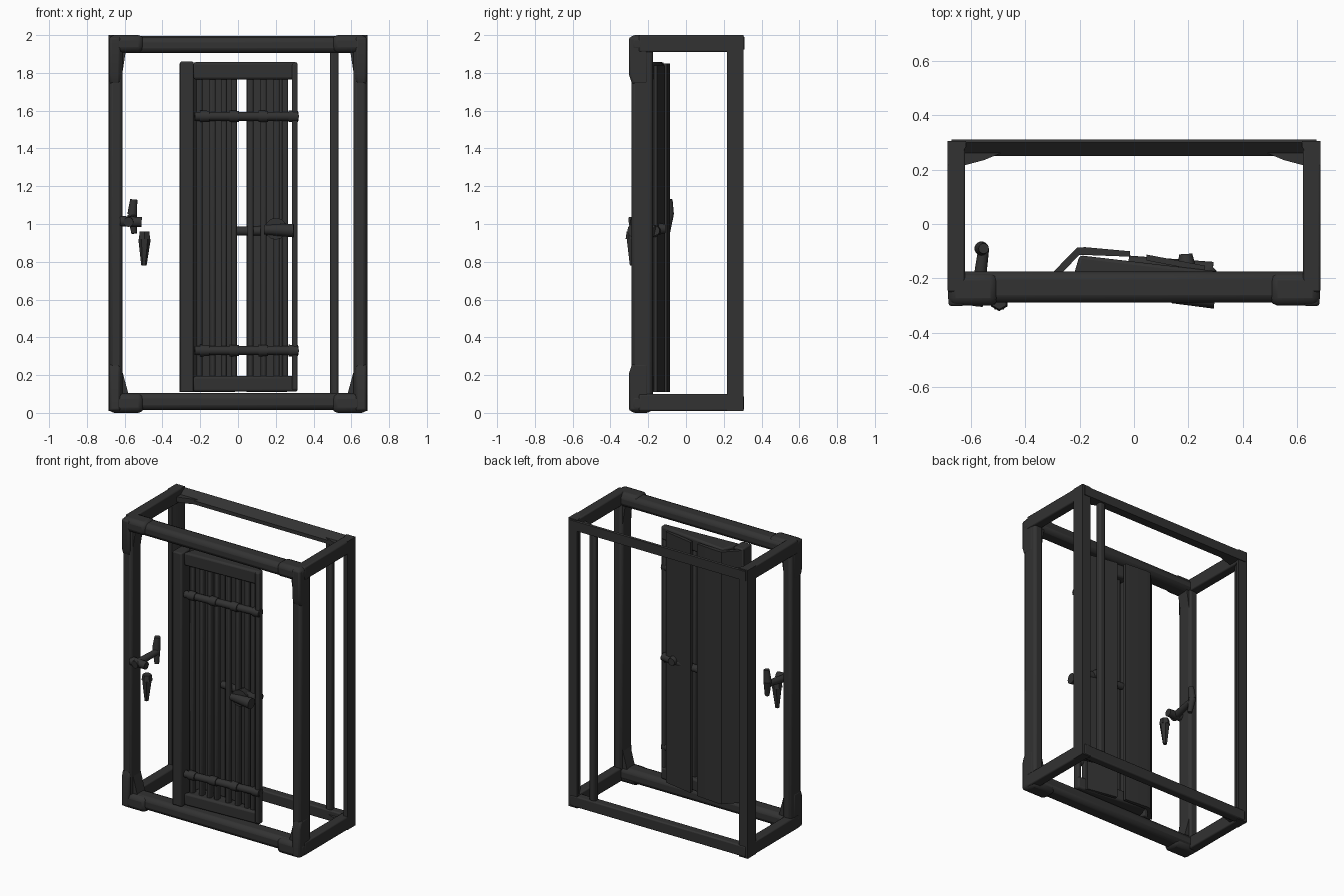
import bpy, bmesh, math
from mathutils import Vector

cube = bpy.data.objects.get("Cube")
if cube:
    bpy.data.objects.remove(cube, do_unlink=True)

iron = bpy.data.materials.new("dark iron")
iron.use_nodes = True
COLOUR = (0.032, 0.032, 0.032, 1)
iron.diffuse_color = COLOUR
bsdf = iron.node_tree.nodes["Principled BSDF"]
bsdf.inputs["Base Color"].default_value = COLOUR
bsdf.inputs["Roughness"].default_value = 0.7


def finish(name, bm, bevel=0.0):
    """Turn a bmesh into a shaded, optionally bevelled object."""
    bmesh.ops.recalc_face_normals(bm, faces=bm.faces)
    mesh = bpy.data.meshes.new(name)
    bm.to_mesh(mesh)
    bm.free()
    mesh.materials.append(iron)
    obj = bpy.data.objects.new(name, mesh)
    bpy.context.collection.objects.link(obj)
    if bevel:
        mod = obj.modifiers.new("soft edges", 'BEVEL')
        mod.width, mod.segments = bevel, 2
    bpy.ops.object.select_all(action='DESELECT')
    obj.select_set(True)
    bpy.context.view_layer.objects.active = obj
    bpy.ops.object.shade_smooth_by_angle(angle=math.radians(40))
    return obj


def sweep(name, points, vec, bevel=0.0):
    """Extrude a flat outline along a vector."""
    bm = bmesh.new()
    face = bm.faces.new([bm.verts.new(p) for p in points])
    top = bmesh.ops.extrude_face_region(bm, geom=[face])["geom"]
    bmesh.ops.translate(bm, vec=vec,
                        verts=[v for v in top if isinstance(v, bmesh.types.BMVert)])
    return finish(name, bm, bevel)


def prism(name, outline, z0, z1, bevel=0.0):
    """Extrude a plan outline (x, y) upward."""
    return sweep(name, [(x, y, z0) for x, y in outline], (0, 0, z1 - z0), bevel)


def box(name, x, y, z, bevel=0.0):
    x0, x1 = sorted(x)
    return prism(name, [(x0, y[0]), (x1, y[0]), (x1, y[1]), (x0, y[1])], *z, bevel)


def rod(name, a, b, r0, r1, sides=12):
    """Tapered rod between two points."""
    a, b = Vector(a), Vector(b)
    bm = bmesh.new()
    bmesh.ops.create_cone(bm, cap_ends=True, segments=sides, radius1=r0, radius2=r1,
                          depth=(b - a).length)
    bm.transform((b - a).to_track_quat('Z', 'Y').to_matrix().to_4x4())
    bmesh.ops.translate(bm, vec=(a + b) / 2, verts=bm.verts)
    return finish(name, bm)


# Outer cage: front and back beams, the upper back one sloped inside
FRONT = (-0.288, -0.175)
box("front_bottom_beam", (-0.67, 0.67), FRONT, (0.015, 0.105), 0.028)
box("front_top_beam", (-0.67, 0.67), FRONT, (1.905, 1.99), 0.028)
box("back_bottom_beam", (-0.67, 0.67), (0.25, 0.308), (0.015, 0.09), 0.008)
sweep("back_top_beam", [(-0.67, 0.31, 1.925), (-0.67, 0.31, 1.99), (-0.67, 0.3, 1.995),
                        (-0.67, 0.25, 1.95), (-0.67, 0.25, 1.925)], (1.34, 0, 0))

# Outer cage: posts, side beams and corner fittings
for side, s in (("left", 1), ("right", -1)):
    box(f"{side}_front_post", (s * 0.612, s * 0.68), FRONT, (0.02, 1.98), 0.018)
    prism(f"{side}_back_post",
          [(s * 0.685, 0.217), (s * 0.685, 0.305), (s * 0.617, 0.305),
           (s * 0.617, 0.285), (s * 0.655, 0.217)], 0.01, 2.0)
    for level, z, up in (("bottom", (0.01, 0.1), 1), ("top", (1.91, 2.0), -1)):
        box(f"{side}_{level}_beam", (s * 0.62, s * 0.685), (-0.25, 0.305), z, 0.008)
        zf = (0.0, 0.102) if up > 0 else (1.908, 2.0)
        box(f"{side}_{level}_fitting", (s * 0.5, s * 0.684), (-0.3, -0.18), zf, 0.028)
        # collar tapers into the post
        zc = z[0] if up > 0 else z[1] - 0.01
        sweep(f"{side}_{level}_collar",
              [(s * 0.622, -0.2, zc), (s * 0.622, -0.302, zc),
               (s * 0.622, -0.302, zc + up * 0.2), (s * 0.622, -0.285, zc + up * 0.25),
               (s * 0.622, -0.2, zc + up * 0.25)], (s * 0.06, 0, 0), 0.012)
        leg = 0.035 if up > 0 else 0.02
        zi = z[1] if up > 0 else z[0]
        sweep(f"{side}_{level}_front_gusset",
              [(s * 0.615, -0.27, zi), (s * (0.615 - leg), -0.27, zi),
               (s * 0.615, -0.27, zi + up * 0.13)], (0, 0.085, 0))
        prism(f"{side}_{level}_back_gusset",
              [(s * 0.625, 0.26), (s * 0.49, 0.26), (s * 0.55, 0.235), (s * 0.625, 0.215)],
              z[0] + 0.015, z[1] - 0.04)

# Slim upright at the back
box("back_upright", (0.487, 0.533), (0.255, 0.298), (0.08, 1.94), 0.012)

# Door: folded back panel and second panel, with a slot between
prism("door_hinge_panel", [(-0.31, -0.19), (-0.21, -0.087), (-0.18, -0.085), (-0.015, -0.1),
                           (-0.015, -0.12), (-0.2, -0.113), (-0.285, -0.2)], 0.11, 1.85)
prism("door_latch_panel", [(0.045, -0.112), (0.26, -0.153), (0.26, -0.175),
                           (0.045, -0.134)], 0.11, 1.84)

# Door: frame
box("door_hinge_stile", (-0.307, -0.235), (-0.28, -0.18), (0.11, 1.86), 0.008)
box("door_latch_stile", (0.285, 0.316), (-0.225, -0.18), (0.12, 1.85), 0.008)
RAIL = [(-0.24, -0.25), (0.316, -0.22), (0.316, -0.175), (-0.2, -0.115)]
prism("door_top_rail", RAIL, 1.765, 1.857, 0.012)
prism("door_bottom_rail", RAIL, 0.112, 0.195, 0.012)

# Door: vertical slats
for i, x in enumerate((-0.205, -0.135, -0.075, -0.022, 0.065, 0.135, 0.205, 0.25)):
    y = -0.2 + 0.03 * (x + 0.2)
    box(f"door_slat_{i + 1}", (x - 0.016, x + 0.016), (y - 0.02, y + 0.02), (0.18, 1.78), 0.01)

# Door: cross straps with raised knuckles
for level, z in (("lower", 0.33), ("upper", 1.57)):
    a, b = Vector((-0.23, -0.245, z)), Vector((0.32, -0.205, z))
    rod(f"{level}_strap", a, b, 0.024, 0.024)
    for i, t in enumerate((0.1, 0.38, 0.66, 0.95)):
        p = a.lerp(b, t)
        half = Vector((0.025, 0, 0))
        rod(f"{level}_strap_knuckle_{i + 1}", p - half, p + half, 0.031, 0.029)

# Door latch: bar, boss and pull
rod("latch_bar", (-0.02, -0.14, 0.962), (0.29, -0.165, 0.965), 0.024, 0.026)
rod("latch_boss", (0.19, -0.11, 0.975), (0.2, -0.27, 0.975), 0.024, 0.058)
rod("latch_pull", (0.14, -0.265, 0.97), (0.295, -0.275, 0.965), 0.026, 0.036)
rod("latch_tip", (0.2, -0.25, 0.98), (0.285, -0.16, 0.96), 0.04, 0.03)

# Lever handle on the cage post
rod("lever_collar", (-0.625, -0.27, 1.015), (-0.51, -0.27, 1.01), 0.028, 0.026)
rod("lever_stem", (-0.58, -0.3, 1.01), (-0.552, -0.09, 1.03), 0.026, 0.02)
rod("lever_grip_lower", (-0.55, -0.1, 0.95), (-0.56, -0.09, 1.05), 0.015, 0.026)
rod("lever_grip_upper", (-0.56, -0.09, 1.05), (-0.552, -0.09, 1.13), 0.026, 0.019)

# Hanging peg beside the lever
rod("peg_shaft", (-0.498, -0.285, 0.78), (-0.495, -0.285, 0.92), 0.014, 0.033, 6)
rod("peg_head", (-0.495, -0.285, 0.92), (-0.495, -0.285, 0.96), 0.035, 0.029, 6)
